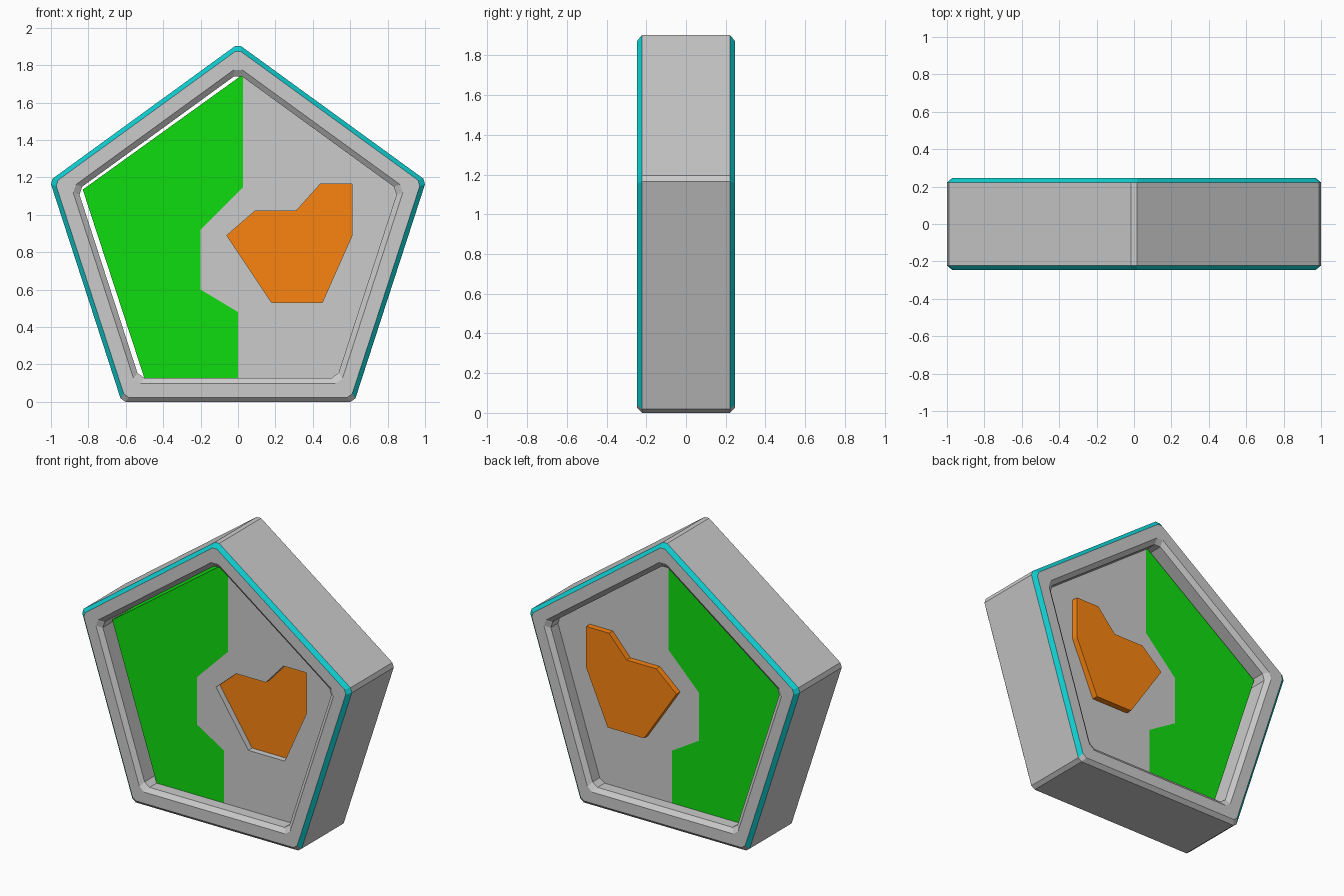
import bpy, bmesh
from math import sin, cos, radians
from mathutils import Vector

if "Cube" in bpy.data.objects:
    bpy.data.objects.remove(bpy.data.objects["Cube"])

R = 1.058                      # corner radius of the sharp outer pentagon
CZ = R * cos(radians(36))      # centre height


def material(name, rgb):
    m = bpy.data.materials.new(name)
    m.diffuse_color = (*rgb, 1)
    m.use_nodes = True
    m.node_tree.nodes["Principled BSDF"].inputs["Base Color"].default_value = m.diffuse_color
    return m


teal = material("teal", (0.005, 0.61, 0.63))
green = material("green", (0.005, 0.72, 0.005))
orange = material("orange", (0.95, 0.23, 0.005))


def ring(inset, cut):
    """Pentagon outline, inset from the outer one, with its corners cut off."""
    r = R - inset / cos(radians(36))
    p = [Vector((r * cos(radians(90 + 72 * k)), CZ + r * sin(radians(90 + 72 * k))))
         for k in range(5)]
    out = []
    for k in range(5):
        for q in (p[k - 1], p[(k + 1) % 5]):
            out.append(p[k] + (q - p[k]).normalized() * cut)
    return out


# Frame: closed cross-section swept around the pentagon
section = [(-0.222, 0, 0.02), (-0.246, 0.024, 0.02), (-0.246, 0.099, 0.028), (-0.222, 0.128, 0.028)]
section += [(-y, i, c) for y, i, c in reversed(section)]
bm = bmesh.new()
loops = [[bm.verts.new((v.x, y, v.y)) for v in ring(i, c)] for y, i, c in section]
n = len(loops)
for a in range(n):
    for k in range(10):
        b, j = (a + 1) % n, (k + 1) % 10
        f = bm.faces.new((loops[a][k], loops[a][j], loops[b][j], loops[b][k]))
        # teal outer bevels, except along the bottom
        if a in (0, n - 2) and k not in (4, 5, 6):
            f.material_index = 1
bmesh.ops.recalc_face_normals(bm, faces=bm.faces)
mesh = bpy.data.meshes.new("frame")
bm.to_mesh(mesh)
bm.free()
mesh.materials.append(None)
mesh.materials.append(teal)
bpy.context.collection.objects.link(bpy.data.objects.new("frame", mesh))


def plate(name, outlines, mat=None, y=0.0, half=0.147):
    """Flat plate from x-z outlines; a second outline is a hole."""
    cu = bpy.data.curves.new(name, 'CURVE')
    cu.dimensions = '2D'
    cu.fill_mode = 'BOTH'
    cu.extrude = half
    for pts in outlines:
        s = cu.splines.new('POLY')
        s.points.add(len(pts) - 1)
        for p, (x, z) in zip(s.points, pts):
            p.co = (x, z, 0, 1)
        s.use_cyclic_u = True
    ob = bpy.data.objects.new(name, cu)
    bpy.context.collection.objects.link(ob)
    ob.rotation_euler.x = radians(90)
    ob.location.y = y
    bpy.ops.object.select_all(action='DESELECT')
    ob.select_set(True)
    bpy.context.view_layer.objects.active = ob
    bpy.ops.object.convert(target='MESH')
    ob = bpy.context.view_layer.objects.active
    if mat:
        ob.data.materials.clear()
        ob.data.materials.append(mat)
    for f in ob.data.polygons:
        f.use_smooth = False


# Stepped line where the two panel halves meet, top to bottom
seam = [(0.028, 1.752), (0.028, 1.15), (-0.2, 0.92), (-0.2, 0.6), (0, 0.48), (0, 0.125)]
badge = [(-0.06, 0.89), (0.18, 0.53), (0.45, 0.53), (0.61, 0.89), (0.61, 1.165),
         (0.44, 1.165), (0.31, 1.02), (0.09, 1.02)]

# Green left panel, leaving a thin gap to the frame
plate("left_panel", [seam + [(-0.5, 0.125), (-0.83, 1.135)]], green)
# Grey right panel with a hole for the insert
plate("right_panel", [seam + [(0.53, 0.125), (0.86, 1.138)], badge])
# Orange insert, sunk at the front and raised at the back
plate("insert", [badge], orange, y=0.04)
